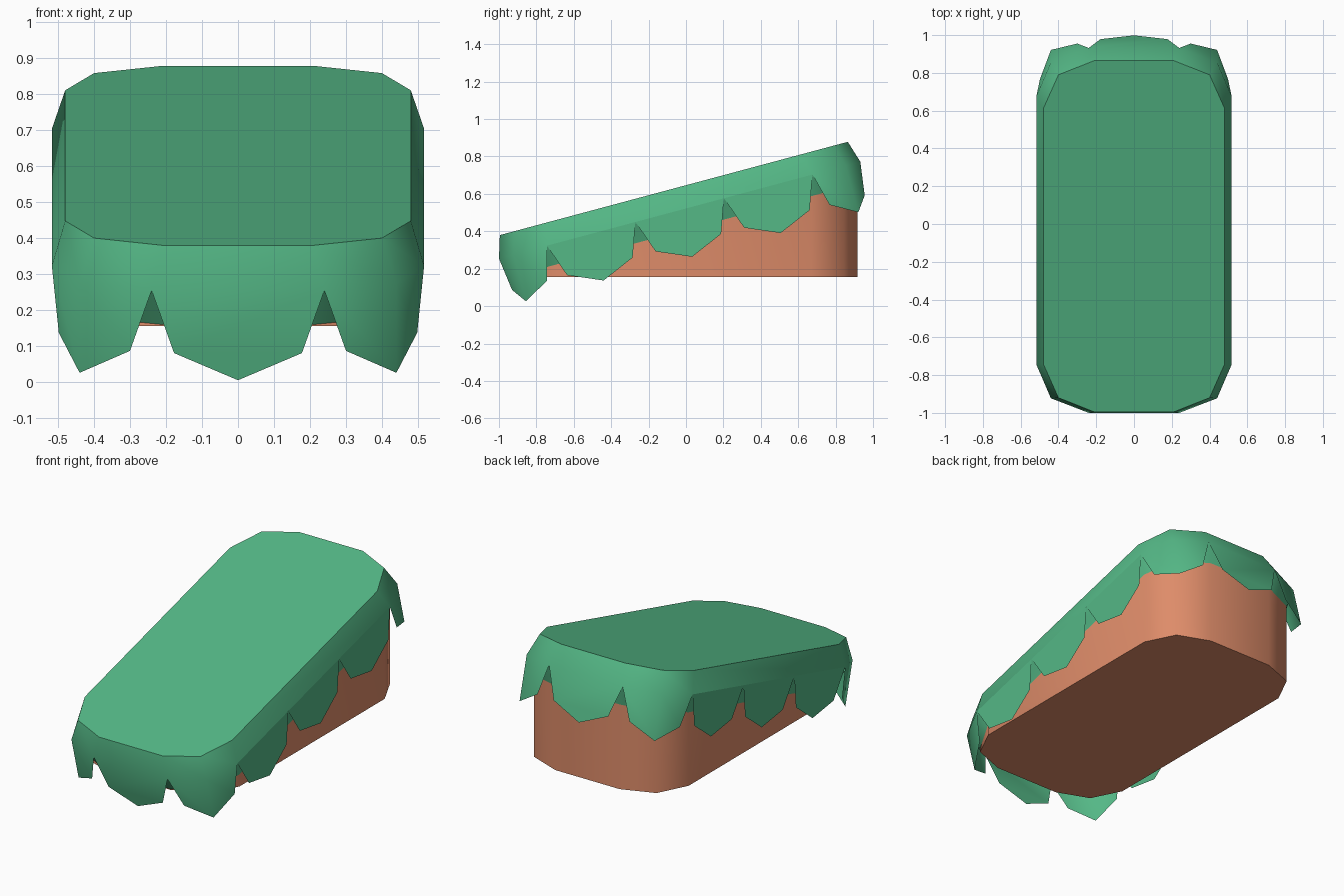
import bpy, bmesh, math
from mathutils import Matrix, Vector

if "Cube" in bpy.data.objects:
    bpy.data.objects.remove(bpy.data.objects["Cube"])

TILT = Matrix.Translation((0, -0.065, 0.629)) @ Matrix.Rotation(math.radians(15), 4, 'X')
RIM, SHOULDER, TIP, BASE = -0.12, -0.30, -0.378, -0.23   # heights below the sloping top


def material(name, color):
    m = bpy.data.materials.new(name)
    m.diffuse_color = (*color, 1)
    m.use_nodes = True
    m.node_tree.nodes["Principled BSDF"].inputs["Base Color"].default_value = m.diffuse_color
    return m


def ring(a, b, c):
    """Full outline, counter-clockwise, from three corner points of one quadrant."""
    q = [c, b, a]
    m = [(-x, y) for x, y in reversed(q)]
    half = q + m
    return half + [(-x, -y) for x, y in half]


def tilted(x, y, w):
    return TILT @ Vector((x, y, w))


def finish(name, bm, mat):
    me = bpy.data.meshes.new(name)
    bm.to_mesh(me)
    bm.free()
    ob = bpy.data.objects.new(name, me)
    bpy.context.collection.objects.link(ob)
    me.materials.append(mat)
    bpy.ops.object.select_all(action='DESELECT')
    ob.select_set(True)
    bpy.context.view_layer.objects.active = ob
    bpy.ops.object.shade_smooth_by_angle(angle=math.radians(50))
    return ob


def band(bm, upper, lower):
    n = len(upper)
    for i in range(n):
        j = (i + 1) % n
        bm.faces.new((upper[i], lower[i], lower[j], upper[j]))


green = material("grass green", (0.090, 0.480, 0.240))
clay = material("clay orange", (0.730, 0.262, 0.142))

top_ring = ring((0.21, 0.963), (0.40, 0.885), (0.48, 0.70))
rim_ring = ring((0.24, 1.0), (0.44, 0.92), (0.517, 0.735))
base_ring = ring((0.21, 0.955), (0.40, 0.88), (0.487, 0.70))

# grass cover: sloping top, rounded shoulder band
bm = bmesh.new()
top = [bm.verts.new(tilted(x, y, 0)) for x, y in top_ring]
rim = [bm.verts.new(tilted(x, y, RIM)) for x, y in rim_ring]
bm.faces.new(top)
band(bm, top, rim)


def straight_tooth(va, vb, a, b):
    """Pointed flat tooth hanging between two notches."""
    a, b = Vector(a), Vector(b)
    pts = [(a.lerp(b, 0.13), SHOULDER), (a.lerp(b, 0.5), TIP), (a.lerp(b, 0.87), SHOULDER)]
    low = [bm.verts.new(tilted(p.x, p.y, w)) for p, w in pts]
    bm.faces.new([va] + low + [vb])


def corner_tooth(i):
    """Folded tooth wrapping round a corner of the rim."""
    a, c, b = (Vector(rim_ring[k]) for k in (i, i + 1, i + 2))
    side_first = abs(a.x) > abs(b.x)
    fa, fb = (0.25, 0.70) if side_first else (0.30, 0.75)
    pa, pb = a.lerp(c, fa), c.lerp(b, fb)
    la = bm.verts.new(tilted(pa.x, pa.y, SHOULDER))
    tip = bm.verts.new(tilted(c.x, c.y, TIP))
    lb = bm.verts.new(tilted(pb.x, pb.y, SHOULDER))
    bm.faces.new((rim[i], la, tip, rim[i + 1]))
    bm.faces.new((rim[i + 1], tip, lb, rim[i + 2]))


# corner teeth, then one tooth on each end and three on each long side
for i in (0, 3, 6, 9):
    corner_tooth(i)
for i, count in ((2, 1), (5, 3), (8, 1), (11, 3)):
    j = (i + 1) % 12
    a, b = Vector(rim_ring[i]), Vector(rim_ring[j])
    pts = [a.lerp(b, k / count) for k in range(count + 1)]
    vs = [rim[i]] + [bm.verts.new(tilted(p.x, p.y, RIM)) for p in pts[1:-1]] + [rim[j]]
    for k in range(count):
        straight_tooth(vs[k], vs[k + 1], pts[k], pts[k + 1])
finish("grass_cover", bm, green)

# grass underside collar seen through the notches
bm = bmesh.new()
up = [bm.verts.new(tilted(x, y, RIM)) for x, y in rim_ring]
lo = [bm.verts.new(tilted(x, y, BASE)) for x, y in base_ring]
band(bm, up, lo)
finish("grass_collar", bm, green)

# earth wedge with upright walls and flat bottom
bm = bmesh.new()
pts = [tilted(x, y, BASE) for x, y in base_ring]
up = [bm.verts.new(p) for p in pts]
lo = [bm.verts.new((p.x, p.y, 0.155)) for p in pts]
bm.faces.new(up)
bm.faces.new(list(reversed(lo)))
band(bm, up, lo)
finish("earth_block", bm, clay)
